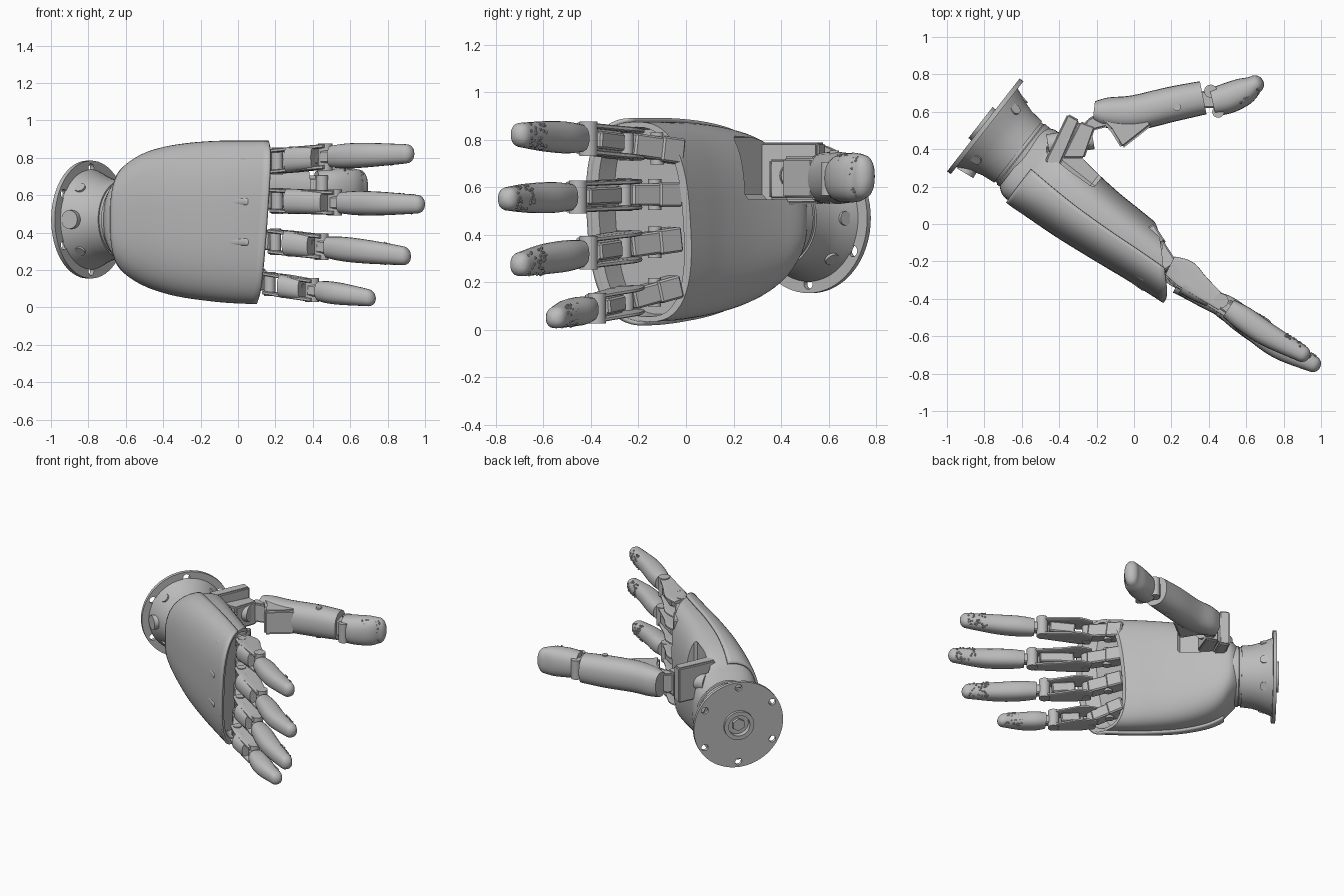
import bpy, bmesh, math, random
from mathutils import Vector, Matrix

random.seed(4)
if "Cube" in bpy.data.objects:
    bpy.data.objects.remove(bpy.data.objects["Cube"], do_unlink=True)

grey = bpy.data.materials.new("neutral_grey")
grey.use_nodes = True
COL = (0.5, 0.5, 0.5, 1)
grey.diffuse_color = COL
grey.node_tree.nodes["Principled BSDF"].inputs["Base Color"].default_value = COL

# Hand frame: U along the hand, V towards the palm side, Z up
ANG = math.radians(-38)
U = Vector((math.cos(ANG), math.sin(ANG), 0))
V = Vector((-math.sin(ANG), math.cos(ANG), 0))
Z = Vector((0, 0, 1))
O = Vector((-0.805, 0.53, 0))


def hand(s, t, z):
    return O + U * s + V * t + Z * z


def soften(ob):
    bpy.ops.object.select_all(action='DESELECT')
    ob.select_set(True)
    bpy.context.view_layer.objects.active = ob
    bpy.ops.object.shade_smooth_by_angle(angle=math.radians(35))


def finish(name, bm, smooth=True):
    bmesh.ops.recalc_face_normals(bm, faces=bm.faces)
    me = bpy.data.meshes.new(name)
    bm.to_mesh(me)
    bm.free()
    ob = bpy.data.objects.new(name, me)
    bpy.context.collection.objects.link(ob)
    me.materials.append(grey)
    if smooth:
        soften(ob)
    return ob


def loft(name, rings, closed=True, caps=True):
    bm = bmesh.new()
    vs = [[bm.verts.new(p) for p in r] for r in rings]
    n = len(vs[0])
    for a, b in zip(vs, vs[1:]):
        for i in range(n if closed else n - 1):
            j = (i + 1) % n
            bm.faces.new((a[i], a[j], b[j], b[i]))
    if caps:
        bm.faces.new(vs[0])
        bm.faces.new(vs[-1])
    return finish(name, bm)


def spow(v, e):
    return math.copysign(abs(v) ** e, v)


def resample(pts, k):
    """Catmull-Rom through tuples of any length."""
    out = []
    for i in range(len(pts) - 1):
        a, b, c, d = pts[max(i - 1, 0)], pts[i], pts[i + 1], pts[min(i + 2, len(pts) - 1)]
        for j in range(k):
            f = j / k
            out.append(tuple(0.5 * (2 * q + (r - p) * f + (2 * p - 5 * q + 4 * r - w) * f * f
                       + (3 * q - p - 3 * r + w) * f ** 3) for p, q, r, w in zip(a, b, c, d)))
    return out + [pts[-1]]


def limb(name, pts, tip=False, e=0.85, n=24):
    """Rounded limb through (x, y, z, half depth, half height)."""
    pts = resample(pts, 5)
    rings = []
    for i, p in enumerate(pts):
        d = Vector(pts[min(i + 1, len(pts) - 1)][:3]) - Vector(pts[max(i - 1, 0)][:3])
        side = Z.cross(d).normalized()
        c = Vector(p[:3])
        steps = [(0, 1)]
        if tip and i == len(pts) - 1:
            steps = [(math.sin(a) * p[3], math.cos(a)) for a in (0, .3, .6, .9, 1.2, 1.45)]
        for ext, k in steps:
            rings.append([c + d.normalized() * ext + side * p[3] * k * spow(math.cos(q), e)
                          + Z * p[4] * k * spow(math.sin(q), e)
                          for q in (2 * math.pi * m / n for m in range(n))])
    return loft(name, rings)


def rod(name, a, b, r, n=24):
    a, b = Vector(a), Vector(b)
    bm = bmesh.new()
    m = Matrix.Translation((a + b) / 2) @ (b - a).to_track_quat('Z', 'Y').to_matrix().to_4x4()
    bmesh.ops.create_cone(bm, cap_ends=True, segments=n, radius1=r, radius2=r,
                          depth=(b - a).length, matrix=m)
    return finish(name, bm)


def bar(name, a, b, depth, height, bev=0.008):
    """Bevelled block running from a to b."""
    a, b = Vector(a), Vector(b)
    d = (b - a).normalized()
    side = Z.cross(d).normalized()
    m = Matrix((d * (b - a).length, side * depth, d.cross(side) * height)).transposed().to_4x4()
    bm = bmesh.new()
    bmesh.ops.create_cube(bm, size=1, matrix=Matrix.Translation((a + b) / 2) @ m)
    bmesh.ops.bevel(bm, geom=bm.edges[:], offset=bev, segments=1, affect='EDGES')
    return finish(name, bm, False)


def prism(name, poly, z0, z1, bev=.01):
    bm = bmesh.new()
    f = bm.faces.new([bm.verts.new((x, y, z0)) for x, y in poly])
    g = bmesh.ops.extrude_face_region(bm, geom=[f])
    bmesh.ops.translate(bm, vec=(0, 0, z1 - z0), verts=[v for v in g["geom"] if isinstance(v, bmesh.types.BMVert)])
    bmesh.ops.bevel(bm, geom=bm.edges[:], offset=bev, segments=3, affect='EDGES')
    return finish(name, bm)


def cut(ob, cutter):
    mod = ob.modifiers.new("cut", 'BOOLEAN')
    mod.operation, mod.object, mod.solver = 'DIFFERENCE', cutter, 'EXACT'
    bpy.context.view_layer.objects.active = ob
    bpy.ops.object.modifier_apply(modifier=mod.name)
    bpy.data.objects.remove(cutter, do_unlink=True)
    soften(ob)


# Wrist: flange, flared collar and neck turned around U
def turned(name, prof):
    return loft(name, [[hand(s, r * math.cos(a), 0.47 + r * math.sin(a))
                        for a in (2 * math.pi * i / 64 for i in range(64))] for s, r in prof])


flange = turned("wrist_flange", [(0, .315), (.025, .315)])
for i in range(6):
    a = math.pi / 6 + i * math.pi / 3
    y, z = .275 * math.cos(a), .47 + .275 * math.sin(a)
    cut(flange, rod("bolt_hole", hand(-.05, y, z), hand(.06, y, z), .024, n=16))
hub = turned("flange_hub", [(-.02, .105), (.01, .105)])
for part in (flange, hub):
    cut(part, rod("hub_hole", hand(-.05, 0, .47), hand(.018, 0, .47), .075))
rod("hub_screw", hand(-.005, 0, .47), hand(.022, 0, .47), .045, n=6)
turned("wrist_collar", [(.02, .268), (.05, .256), (.1, .234), (.16, .216), (.235, .208), (.235, .19)])
turned("wrist_neck", [(.22, .2), (.25, .2), (.255, .207), (.34, .202)])
for a in (0, 45, 135, 180, 225, 315):
    c, s = math.cos(math.radians(a)), math.sin(math.radians(a))
    top = .264 if a == 180 else .247
    rod("collar_screw", hand(.075, .2 * c, .47 + .2 * s), hand(.083, top * c, .47 + top * s), .05 if a == 180 else .03)

# Palm: lofted sections (station, centre z, half height, centre t, half depth)
SECT = resample([(.27, .47, .195, -.01, .195), (.31, .47, .24, -.01, .222), (.37, .47, .302, -.012, .225),
                 (.48, .47, .355, -.018, .212), (.65, .466, .392, -.022, .195), (.85, .462, .412, -.015, .175),
                 (1.02, .457, .419, -.003, .161), (1.18, .455, .421, .006, .15)], 4)


def section(sec, angles, grow=0.0, back=0.0):
    S, zc, h, tc, w = sec
    f = max(0, (S - .35) / .83) ** 2
    ring = []
    for a in angles:
        t = tc + (w + grow) * spow(math.cos(a), .75)
        k = spow(math.sin(a), .75)
        ring.append(hand(S - back - f * (.96 * t - .04 * k), t, zc + (h + grow) * k))
    return ring


full = [2 * math.pi * i / 56 for i in range(56)]
rings = [section(s, full) for s in SECT]
rings += [section(SECT[-1], full, -.022), section(SECT[-1], full, -.026, .04), section(SECT[-1], full, -.032, .09)]
palm = loft("palm_body", rings)
cut(palm, bar("thumb_niche", hand(.34, .2, .69), hand(.67, .2, .69), .22, .28, .02))

# Back cover over the outer half of the palm
half = [math.radians(92 + 176 * i / 40) for i in range(41)]
cover = loft("back_cover", [section(s, half, .007, -.008 if s is SECT[-1] else 0) for s in SECT[7:]], False, False)
sol = cover.modifiers.new("thickness", 'SOLIDIFY')
sol.thickness, sol.offset = .018, 0
rod("cover_screw", hand(.42, -.2, .47), hand(.42, -.243, .47), .016, n=16)
for z, dy in ((.785, .024), (.565, -.026), (.35, -.026), (.14, .03)):
    limb("knuckle_ridge", [(-.03, -.262 + dy, z, .012, .018), (.05, -.315 + dy, z, .016, .022)], True)


def pads(name, tip, away, rad, spread, count):
    """Low grip studs spread over the palm side of a fingertip."""
    bm = bmesh.new()
    side = Z.cross(away).normalized()
    for _ in range(count):
        k, q = random.uniform(0, 1), random.uniform(-1.1, 1.1)
        g = 1 + .28 * k
        p = tip - away * k * spread + side * rad[0] * g * spow(math.cos(q), .85) + Z * rad[1] * g * spow(math.sin(q), .85)
        bmesh.ops.create_icosphere(bm, subdivisions=1, radius=.007, matrix=Matrix.Translation(p))
    finish(name, bm)


def finger(name, base, knuckle, mid, bend, tip, w):
    B, K, M, T = (Vector(p) for p in (base, knuckle, mid, tip))
    d, g = (M - K).normalized(), (K - B).normalized()
    side = Z.cross(d)
    # Knuckle blocks reaching into the palm
    bar(name + "_root", B - g * .06, B + g * .05, .1, w * 1.6)
    bar(name + "_link", B + g * .03, K - g * .02, .085, w * 1.45)
    rod(name + "_root_pin", B + g * .05 - Z * w, B + g * .05 + Z * w, .028)
    # Proximal frame: tapered cheeks, back shell, pins
    for sg in (-1, 1):
        off = Z * sg * w * .84
        pts = [(-.03, .012, .055), (.06, .022, .075), (.16, .012, .06), ((M - K).length + .02, 0, .038)]
        limb(name + "_cheek", [(*(K + d * l + side * t + off), r, w * .17) for l, t, r in pts], e=.5)
    a, b = K + d * .09 - side * .02, M - d * .05 - side * .012
    c = (a + b) / 2
    limb(name + "_shell", [(*a, .06, w * 1.04), (*c, .056, w), (*b, .045, w * .95)])
    bar(name + "_tendon_bar", K + d * .08 + side * .02, M - d * .05 + side * .015, .06, w * 1.1)
    rod(name + "_knuckle_pin", K - Z * w * 1.07, K + Z * w * 1.07, .03)
    P = M + side * .012
    rod(name + "_middle_pin", P - Z * w * 1.07, P + Z * w * 1.07, .038)
    # Distal: lug and curved fingertip
    m = Vector(bend)
    e = (m - M).normalized()
    bar(name + "_lug", M - e * .01, M + e * .09, .06, w)
    s = M + e * .055
    limb(name + "_tip", [(*s, .054, w * .88), (*(s * .6 + m * .4), .066, w), (*m, .064, w * .96),
                         (*T, .045, w * .77)], True)
    pads(name + "_grip", T, (T - m).normalized(), (.044, w * .76), .13, 36)


finger("index", (.10, -.08, .758), (.21, -.25, .783), (.46, -.42, .805), (.71, -.59, .815), (.898, -.693, .821), .067)
finger("middle", (.10, -.09, .57), (.21, -.26, .57), (.51, -.465, .56), (.78, -.66, .555), (.955, -.747, .552), .065)
finger("ring", (.09, -.09, .375), (.20, -.26, .35), (.44, -.42, .325), (.70, -.60, .297), (.88, -.695, .277), .066)
finger("little", (.08, -.09, .17), (.17, -.25, .125), (.39, -.385, .092), (.57, -.495, .07), (.692, -.545, .053), .06)

# Thumb mount: plates seated in the niche and a swivel arm
prism("thumb_plate", [(-.48, .33), (-.355, .59), (-.29, .555), (-.40, .30)], .53, .79)
prism("thumb_motor", [(-.39, .35), (-.29, .55), (-.205, .52), (-.265, .35)], .55, .72)
prism("thumb_arm", [(-.30, .48), (-.25, .56), (-.13, .63), (-.10, .53)], .57, .71)
rod("thumb_axle", (-.46, .42, .65), (-.22, .46, .65), .06)

# Thumb: body with a side fin, hinge and fingertip
limb("thumb_body", [(-.215, .602, .64, .055, .09), (-.14, .595, .64, .082, .103), (0, .594, .64, .094, .108),
                    (.2, .64, .64, .094, .11), (.37, .675, .638, .09, .102)])
prism("thumb_fin", [(-.2, .57), (-.13, .505), (-.065, .4), (.1, .53), (.06, .6), (-.15, .62)], .55, .73, .014)
rod("thumb_stop", (.23, .625, .53), (.23, .625, .755), .02)
rod("thumb_hinge_outer", (.41, .71, .565), (.41, .71, .705), .035)
rod("thumb_hinge_inner", (.45, .6, .565), (.45, .6, .705), .032)
bar("thumb_lug", (.33, .665, .637), (.48, .665, .637), .09, .11)
limb("thumb_tip", [(.42, .652, .638, .075, .092), (.5, .672, .64, .082, .102), (.59, .71, .642, .074, .104),
                   (.645, .745, .645, .05, .092)], True)
pads("thumb_grip", Vector((.65, .748, .645)), Vector((.8, .5, 0)).normalized(), (-.05, .087), .12, 50)
